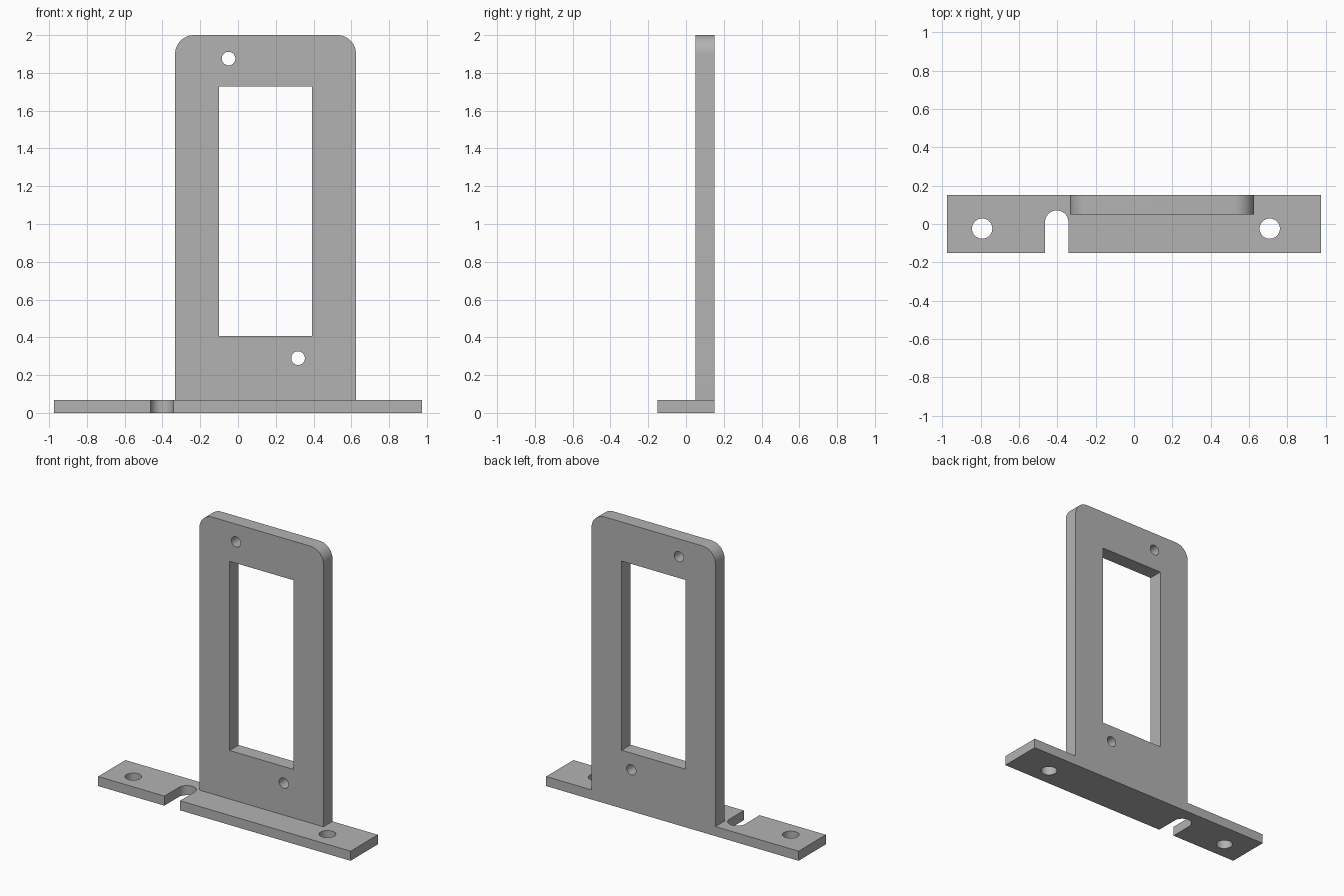
import bpy
import math

if "Cube" in bpy.data.objects:
    bpy.data.objects.remove(bpy.data.objects["Cube"], do_unlink=True)

grey = bpy.data.materials.new("plain grey")
grey.use_nodes = True
colour = (0.45, 0.45, 0.45, 1)
grey.diffuse_color = colour
grey.node_tree.nodes["Principled BSDF"].inputs["Base Color"].default_value = colour


def arc(cx, cy, r, start, end, steps):
    """Points along an arc, angles in degrees."""
    angles = [math.radians(start + (end - start) * i / steps) for i in range(steps + 1)]
    return [(cx + r * math.cos(a), cy + r * math.sin(a)) for a in angles]


def hole(cx, cy, r):
    return arc(cx, cy, r, 0, 360, 32)[:-1]


def rect(x0, x1, y0, y1):
    return [(x0, y0), (x1, y0), (x1, y1), (x0, y1)]


def plate(name, loops, thickness, location, tilt=0):
    """Flat plate: the first loop is the outline, the rest are openings."""
    curve = bpy.data.curves.new(name + "_profile", "CURVE")
    curve.dimensions = "2D"
    curve.fill_mode = "BOTH"
    curve.extrude = thickness / 2
    for points in loops:
        spline = curve.splines.new("POLY")
        spline.points.add(len(points) - 1)
        for p, (x, y) in zip(spline.points, points):
            p.co = (x, y, 0, 1)
        spline.use_cyclic_u = True
    obj = bpy.data.objects.new(name, curve)
    bpy.context.collection.objects.link(obj)
    obj.location = location
    obj.rotation_euler.x = tilt
    bpy.ops.object.select_all(action="DESELECT")
    obj.select_set(True)
    bpy.context.view_layer.objects.active = obj
    bpy.ops.object.convert(target="MESH")
    obj = bpy.context.object
    obj.name = name
    # Weld caps to walls
    bpy.ops.object.mode_set(mode="EDIT")
    bpy.ops.mesh.select_all(action="SELECT")
    bpy.ops.mesh.remove_doubles(threshold=0.0001)
    bpy.ops.mesh.normals_make_consistent(inside=False)
    bpy.ops.object.mode_set(mode="OBJECT")
    obj.data.materials.clear()
    obj.data.materials.append(grey)
    bpy.ops.object.shade_smooth_by_angle(angle=math.radians(30))
    return obj


base_top = 0.067
half_x, half_y = 0.975, 0.15

# Foot plate with an open round-ended slot and two screw holes
slot_x, slot_r = -0.403, 0.061
slot = arc(slot_x, 0.01, slot_r, 180, 0, 16)
outline = ([(-half_x, -half_y), (slot_x - slot_r, -half_y)] + slot +
           [(slot_x + slot_r, -half_y), (half_x, -half_y),
            (half_x, half_y), (-half_x, half_y)])
plate("foot_plate",
      [outline, hole(-0.792, -0.024, 0.053), hole(0.708, -0.024, 0.053)],
      base_top, (0, 0, base_top / 2))

# Upright panel with rounded top corners, a window and two small holes
left, right, top, r = -0.333, 0.625, 2.0, 0.1
outline = ([(left, base_top), (right, base_top)] +
           arc(right - r, top - r, r, 0, 90, 12) +
           arc(left + r, top - r, r, 90, 180, 12))
plate("upright_panel",
      [outline, rect(-0.1, 0.392, 0.406, 1.727),
       hole(-0.05, 1.876, 0.036), hole(0.318, 0.29, 0.036)],
      0.1, (0, 0.1, 0), math.pi / 2)
